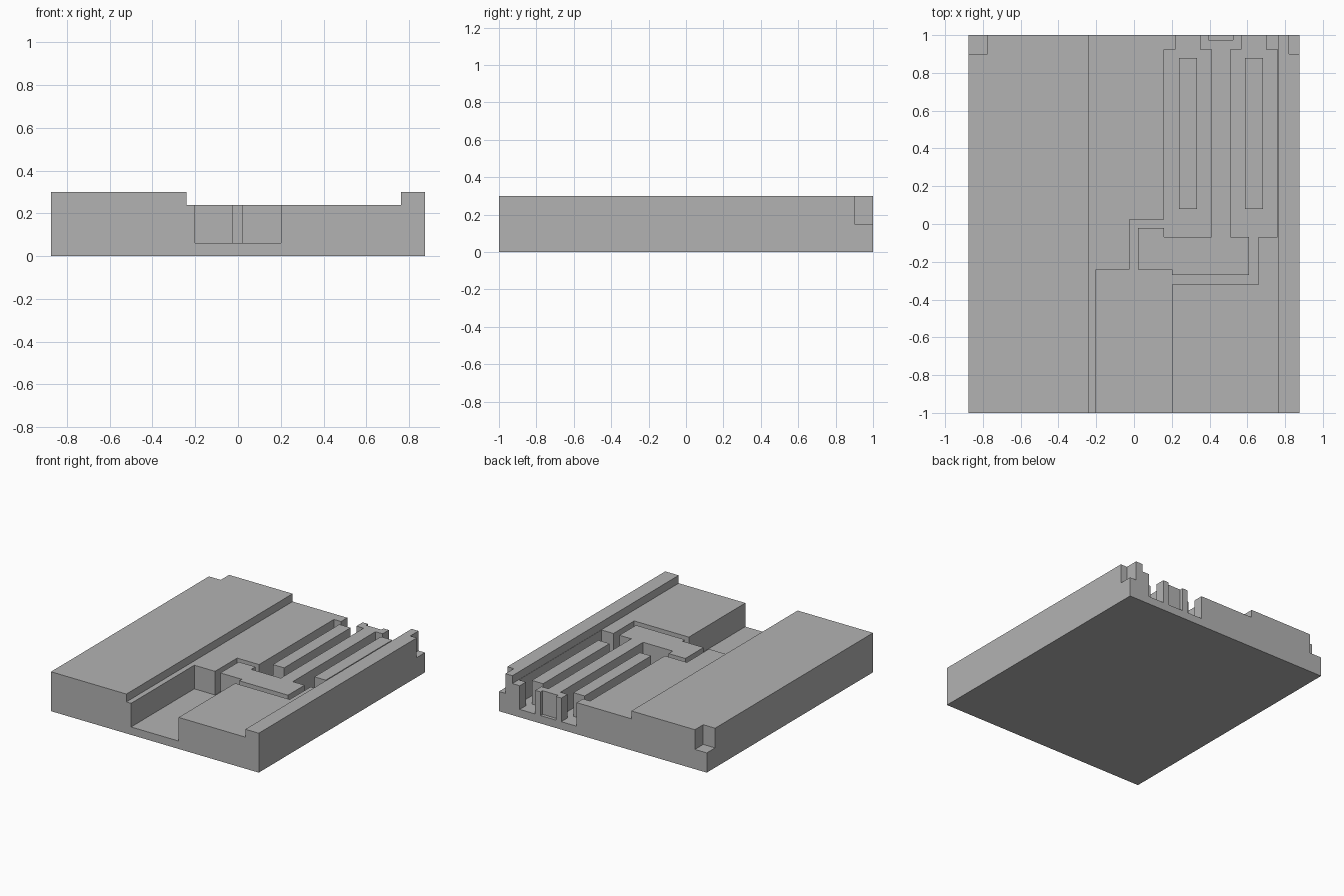
import bpy
import bmesh

cube = bpy.data.objects.get("Cube")
if cube:
    bpy.data.objects.remove(cube, do_unlink=True)

grey = bpy.data.materials.new("plain grey")
grey.use_nodes = True
colour = (0.45, 0.45, 0.45, 1)
grey.diffuse_color = colour
grey.node_tree.nodes["Principled BSDF"].inputs["Base Color"].default_value = colour

HALF_WIDTH = 0.875
TOP, DECK, FLOOR, LEDGE = 0.3, 0.24, 0.06, 0.15
OVER = 1.1      # cutters run past the block edges
ABOVE = 0.5


def prism(name, outline, low, high):
    """Extrude a flat outline between two heights."""
    bm = bmesh.new()
    face = bm.faces.new([bm.verts.new((x, y, low)) for x, y in outline])
    extruded = bmesh.ops.extrude_face_region(bm, geom=[face])
    top_verts = [v for v in extruded["geom"] if isinstance(v, bmesh.types.BMVert)]
    bmesh.ops.translate(bm, verts=top_verts, vec=(0, 0, high - low))
    bmesh.ops.recalc_face_normals(bm, faces=bm.faces)
    mesh = bpy.data.meshes.new(name)
    bm.to_mesh(mesh)
    bm.free()
    mesh.materials.append(grey)
    obj = bpy.data.objects.new(name, mesh)
    bpy.context.collection.objects.link(obj)
    return obj


def box(name, left, right, front, back, low, high):
    corners = [(left, front), (right, front), (right, back), (left, back)]
    return prism(name, corners, low, high)


def carve(target, cutter):
    """Subtract the cutter, apply the cut and discard the cutter."""
    cutter.hide_render = True
    bpy.context.view_layer.objects.active = target
    cut = target.modifiers.new(cutter.name, "BOOLEAN")
    cut.operation = "DIFFERENCE"
    cut.solver = "EXACT"
    cut.object = cutter
    bpy.ops.object.modifier_apply(modifier=cut.name)
    bpy.data.objects.remove(cutter, do_unlink=True)


# Main block with a wide shallow recess along its length
block = box("base_block", -HALF_WIDTH, HALF_WIDTH, -1, 1, 0, TOP)
carve(block, box("recess_cutter", -0.24, 0.762, -OVER, OVER, DECK, ABOVE))

# Branching channel: wide inlet, two feeds, two long chambers with narrow ports
shoulder, chamber_front = 0.925, -0.07
channel = [
    (-0.2, -OVER), (-0.2, -0.24), (-0.025, -0.24), (-0.025, 0.025), (0.16, 0.025),
    # left chamber and its port
    (0.16, shoulder), (0.22, shoulder), (0.22, OVER),
    (0.35, OVER), (0.35, shoulder), (0.41, shoulder), (0.41, chamber_front),
    # wall between the two feeds
    (0.16, chamber_front), (0.16, -0.02), (0.02, -0.02), (0.02, -0.24),
    (0.2, -0.24), (0.2, -0.27), (0.61, -0.27), (0.61, chamber_front),
    # right chamber and its port
    (0.51, chamber_front), (0.51, shoulder), (0.57, shoulder), (0.57, OVER),
    (0.7, OVER), (0.7, shoulder), (0.76, shoulder), (0.76, chamber_front),
    (0.66, chamber_front), (0.66, -0.32), (0.2, -0.32), (0.2, -OVER),
]
carve(block, prism("channel_cutter", channel, FLOOR, ABOVE))

# Shallow slot in the back wall between the ports
carve(block, box("slot_cutter", 0.395, 0.525, 0.975, OVER, FLOOR, ABOVE))

# Notches in the back corners
carve(block, box("corner_cutter", -OVER, -0.775, 0.9, OVER, LEDGE, ABOVE))
carve(block, box("corner_cutter", 0.82, OVER, 0.9, OVER, LEDGE, ABOVE))

# Long island in each chamber, rooted in the floor
for side, middle in (("left", 0.635), ("right", 0.285)):
    box(side + "_island", middle - 0.0475, middle + 0.0475, 0.08, 0.88, FLOOR / 2, DECK)
